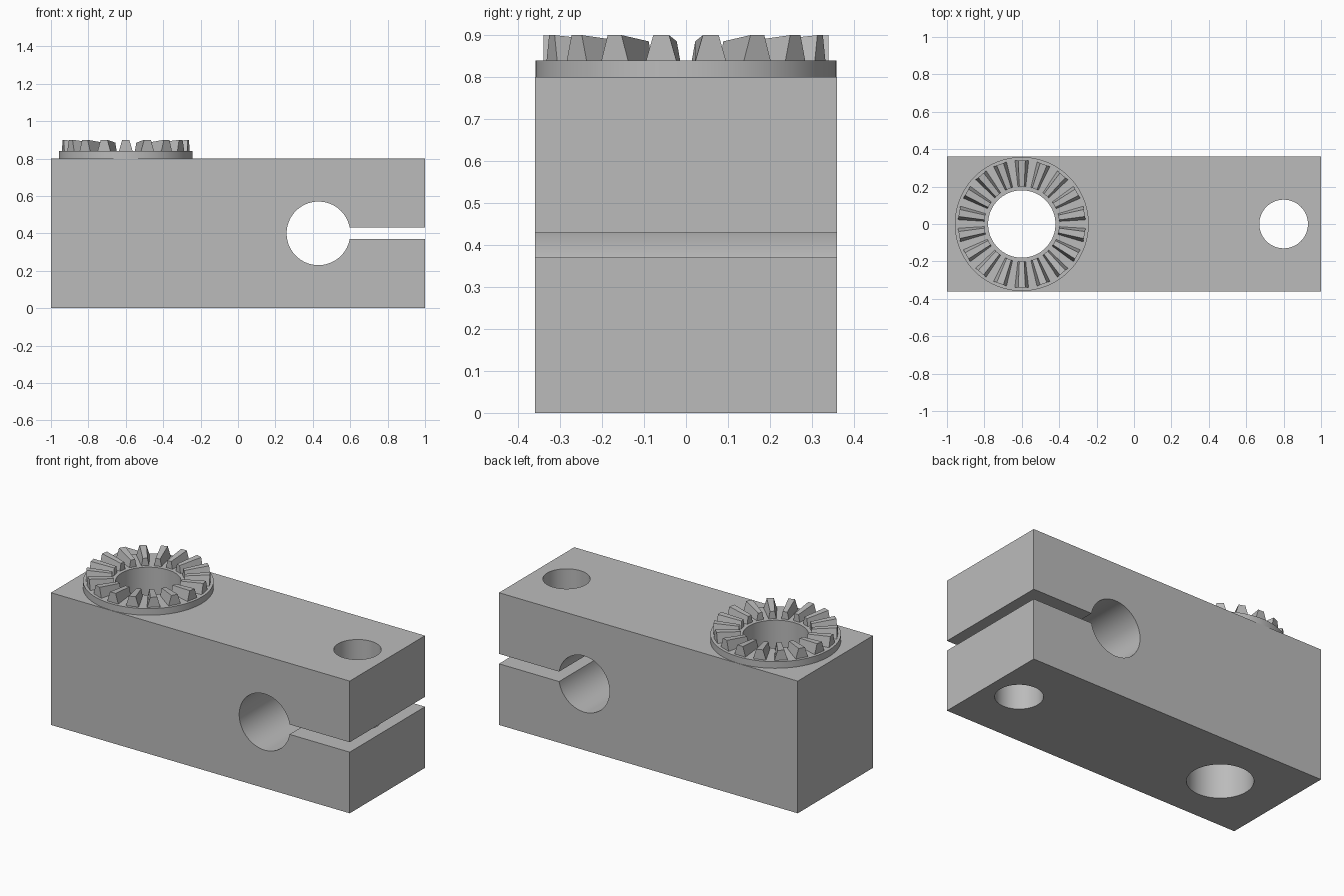
import bpy
import bmesh
from math import asin, cos, sin, pi, radians

if "Cube" in bpy.data.objects:
    bpy.data.objects.remove(bpy.data.objects["Cube"])

HALF_LENGTH, HALF_WIDTH, HEIGHT = 1.0, 0.36, 0.8
GEAR_X = -0.6
TEETH = 18

grey = bpy.data.materials.new("plain grey")
grey.use_nodes = True
colour = (0.5, 0.5, 0.5, 1)
grey.diffuse_color = colour
grey.node_tree.nodes["Principled BSDF"].inputs["Base Color"].default_value = colour


def make_object(name, bm):
    bmesh.ops.recalc_face_normals(bm, faces=bm.faces)
    mesh = bpy.data.meshes.new(name)
    bm.to_mesh(mesh)
    bm.free()
    mesh.materials.append(grey)
    obj = bpy.data.objects.new(name, mesh)
    bpy.context.collection.objects.link(obj)
    return obj


def select_only(obj):
    bpy.ops.object.select_all(action="DESELECT")
    obj.select_set(True)
    bpy.context.view_layer.objects.active = obj


def smooth(obj):
    select_only(obj)
    bpy.ops.object.shade_smooth_by_angle(angle=radians(30))


def drill(obj, x, radius):
    """Cut a vertical round hole right through an object."""
    bpy.ops.mesh.primitive_cylinder_add(vertices=96, radius=radius, depth=3, location=(x, 0, 0))
    cutter = bpy.context.object
    cutter.name = "hole_cutter"
    cutter.hide_render = True
    mod = obj.modifiers.new("hole", "BOOLEAN")
    mod.operation, mod.solver, mod.object = "DIFFERENCE", "EXACT", cutter
    select_only(obj)
    bpy.ops.object.modifier_apply(modifier=mod.name)
    bpy.data.objects.remove(cutter)


# Clamp block: side outline with the cross bore and slot, extruded across the width
bore_x, bore_z, bore_r, slot_half = 0.43, HEIGHT / 2, 0.17, 0.03
start = asin(slot_half / bore_r)
steps = 80
arc = []
for i in range(steps + 1):
    a = start + (2 * pi - 2 * start) * i / steps
    arc.append((bore_x + bore_r * cos(a), bore_z + bore_r * sin(a)))
outline = [(HALF_LENGTH, HEIGHT), (HALF_LENGTH, bore_z + slot_half), *arc,
           (HALF_LENGTH, bore_z - slot_half), (HALF_LENGTH, 0),
           (-HALF_LENGTH, 0), (-HALF_LENGTH, HEIGHT)]
bm = bmesh.new()
face = bm.faces.new([bm.verts.new((x, -HALF_WIDTH, z)) for x, z in outline])
extruded = bmesh.ops.extrude_face_region(bm, geom=[face])["geom"]
bmesh.ops.translate(bm, vec=(0, 2 * HALF_WIDTH, 0),
                    verts=[v for v in extruded if isinstance(v, bmesh.types.BMVert)])
block = make_object("clamp_block", bm)
drill(block, 0.8, 0.13)
drill(block, GEAR_X, 0.18)
smooth(block)

# Flat ring under the teeth
bm = bmesh.new()
bmesh.ops.create_cone(bm, cap_ends=True, segments=96, radius1=0.358, radius2=0.358, depth=0.04)
bmesh.ops.translate(bm, vec=(GEAR_X, 0, HEIGHT + 0.02), verts=bm.verts)
ring = make_object("gear_ring", bm)
drill(ring, GEAR_X, 0.18)
smooth(ring)

# Radial face teeth: tapered wedges, lower and narrower toward the centre
bm = bmesh.new()
for i in range(TEETH):
    a = 2 * pi * (i + 0.5) / TEETH
    ends = []
    for r, base, tip, top in ((0.2, 0.022, 0.013, 0.885), (0.34, 0.038, 0.019, 0.9)):
        corners = ((-base, 0.835), (base, 0.835), (tip, top), (-tip, top))
        ends.append([bm.verts.new((GEAR_X + r * cos(a) - t * sin(a),
                                   r * sin(a) + t * cos(a), z)) for t, z in corners])
    inner, outer = ends
    bm.faces.new(inner)
    bm.faces.new(outer)
    for k in range(4):
        n = (k + 1) % 4
        bm.faces.new((inner[k], inner[n], outer[n], outer[k]))
make_object("gear_teeth", bm)
